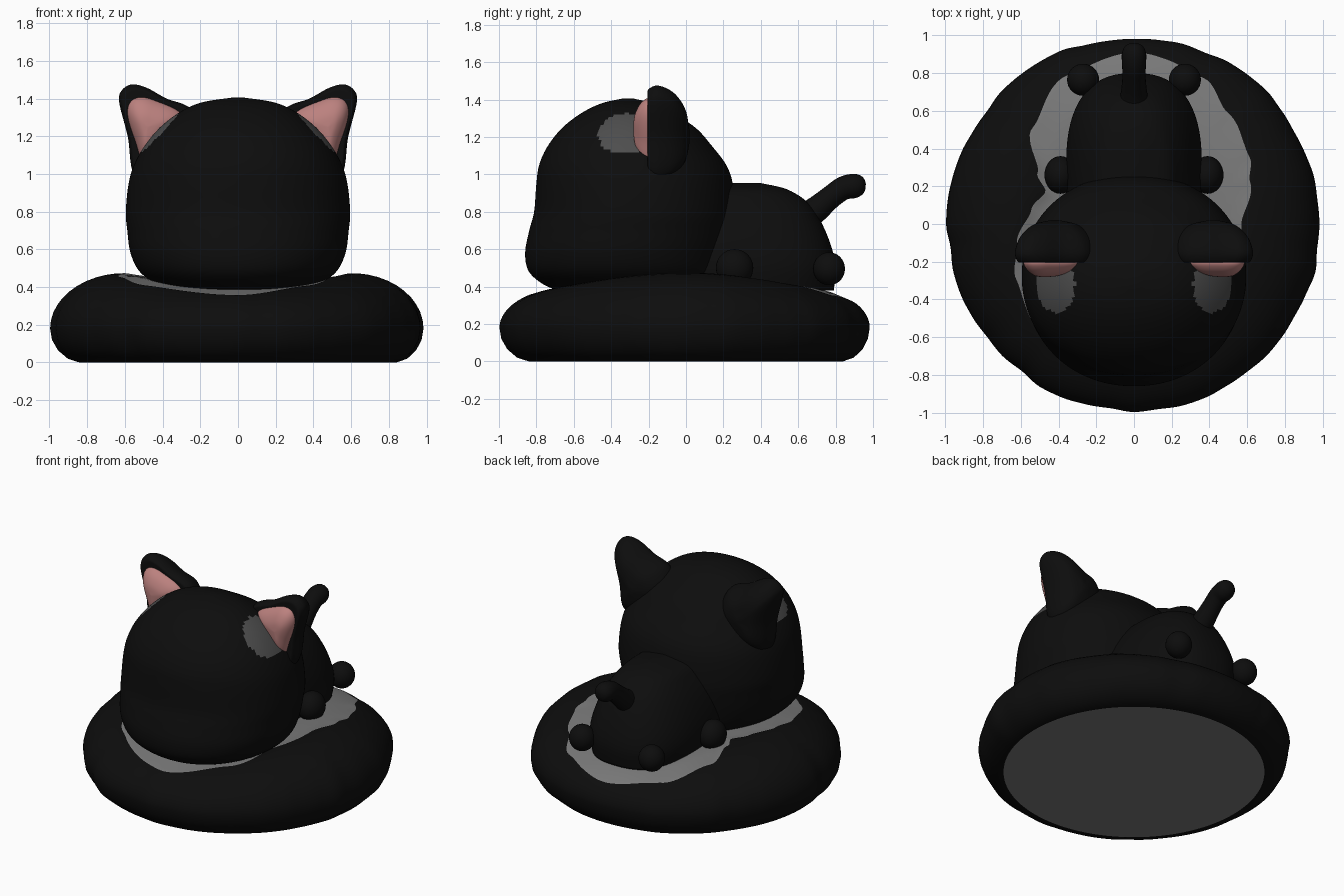
import bpy, bmesh, math, random
from mathutils import Vector

if "Cube" in bpy.data.objects:
    bpy.data.objects.remove(bpy.data.objects["Cube"])

random.seed(4)


def material(name, r, g, b):
    m = bpy.data.materials.new(name)
    m.diffuse_color = (r, g, b, 1)
    m.use_nodes = True
    m.node_tree.nodes["Principled BSDF"].inputs["Base Color"].default_value = m.diffuse_color
    return m


BLACK = material("black_fur", 0.004, 0.004, 0.004)
PINK = material("pink_skin", 0.50, 0.22, 0.21)
DARK = material("dark_grey", 0.075, 0.075, 0.075)
GREY = material("pad_grey", 0.19, 0.19, 0.19)


def smooth(rows, n, closed=False):
    """Catmull-Rom interpolation of tuples, n steps per span."""
    out, m = [], len(rows)
    for i in range(m if closed else m - 1):
        pick = lambda k: Vector(rows[k % m] if closed else rows[max(0, min(m - 1, k))])
        a, b, c, d = (pick(i + k) for k in (-1, 0, 1, 2))
        for s in range(n):
            t = s / n
            out.append(0.5 * (2 * b + (c - a) * t + (2 * a - 5 * b + 4 * c - d) * t * t
                              + (3 * b - a - 3 * c + d) * t ** 3))
    if not closed:
        out.append(Vector(rows[-1]))
    return out


def loft(name, rings, mats, paint=None):
    """Skin closed rings of points and cap both ends."""
    bm = bmesh.new()
    vs = [[bm.verts.new(p) for p in ring] for ring in rings]
    n = len(vs[0])
    for j in range(len(vs) - 1):
        for i in range(n):
            k = (i + 1) % n
            f = bm.faces.new((vs[j][i], vs[j][k], vs[j + 1][k], vs[j + 1][i]))
            if paint:
                f.material_index = paint(j, f.calc_center_median())
    for j in (0, len(vs) - 1):
        f = bm.faces.new(vs[j])
        if paint:
            f.material_index = paint(j, f.calc_center_median())
    bmesh.ops.recalc_face_normals(bm, faces=bm.faces)
    me = bpy.data.meshes.new(name)
    bm.to_mesh(me)
    bm.free()
    ob = bpy.data.objects.new(name, me)
    bpy.context.collection.objects.link(ob)
    for m in mats:
        me.materials.append(m)
    for p in me.polygons:
        p.use_smooth = True
    return ob


def stacked(table, n, power):
    """Superellipse rings from rows of (z, half width, front y, back y)."""
    rings = []
    for z, w, yf, yb in smooth(table, 6):
        ring = []
        for i in range(n):
            a = 2 * math.pi * i / n
            c, s = math.cos(a), math.sin(a)
            x = math.copysign(abs(c) ** (2 / power), c) * w
            y = math.copysign(abs(s) ** (2 / power), s) * (yb - yf) / 2
            ring.append((x, y + (yf + yb) / 2, z))
        rings.append(ring)
    return rings


# head, with a dark patch in front of each ear
head = [(.38, .30, -.68, .10), (.41, .42, -.76, .18), (.48, .52, -.84, .22), (.58, .57, -.86, .24),
        (.7, .587, -.838, .26), (.8, .595, -.812, .265), (.95, .58, -.80, .25), (1.05, .55, -.785, .215),
        (1.15, .495, -.74, .14), (1.25, .41, -.66, .05), (1.33, .305, -.555, -.08),
        (1.38, .19, -.45, -.18), (1.405, .03, -.34, -.28)]
loft("head", stacked(head, 144, 2.1), [BLACK, DARK],
     lambda j, c: int((abs(c.x) - .41) ** 2 + (c.y + .32) ** 2 + (c.z - 1.21) ** 2 < .0225 and c.y < -.2))

# body
body = [(.38, .34, -.2, .79), (.5, .36, -.2, .80), (.62, .345, -.2, .775), (.75, .30, -.2, .72),
        (.85, .24, -.15, .65), (.92, .17, -.05, .54), (.953, .03, .25, .40)]
loft("body", stacked(body, 64, 2.5), [BLACK])


def outline_part(name, pts, centre, layers, mat, side):
    """Front-view outline swept along y with a scale for each layer."""
    cx, cz = centre
    outline = smooth(pts, 6, closed=True)
    rings = [[(side * (cx + (p.x - cx) * s), y, cz + (p.y - cz) * s) for p in outline]
             for y, s in smooth(layers, 4)]
    loft(name, rings, [mat])


ear = [(.54, .98), (.585, 1.2), (.63, 1.38), (.615, 1.445), (.56, 1.475), (.48, 1.455),
       (.38, 1.40), (.25, 1.345), (.2, 1.2), (.35, 1.0)]
inner = [(.49, 1.06), (.545, 1.18), (.582, 1.30), (.575, 1.37), (.53, 1.402), (.45, 1.39),
         (.30, 1.31), (.37, 1.18)]
for side, tag in ((-1, "left"), (1, "right")):
    outline_part(tag + "_ear", ear, (.42, 1.2),
                 [(-.205, .84), (-.2, .93), (-.155, 1), (-.09, .92), (-.04, .76), (.0, .5), (.02, .1)], BLACK, side)
    outline_part(tag + "_inner_ear", inner, (.48, 1.25),
                 [(-.19, 1), (-.215, 1), (-.25, .78), (-.275, .42), (-.282, .03)], PINK, side)
    # paws
    for part, loc, size in (("front_paw", (.39, .26, .50), (.085, .10, .10)),
                            ("back_paw", (.27, .765, .495), (.085, .085, .088))):
        bpy.ops.mesh.primitive_uv_sphere_add(segments=32, ring_count=16, location=(side * loc[0], loc[1], loc[2]))
        ob = bpy.context.object
        ob.name = tag + "_" + part
        ob.scale = size
        ob.data.materials.append(BLACK)
        bpy.ops.object.shade_smooth()

# tail
rings = []
path = smooth([(.58, .74, .085), (.68, .80, .072), (.77, .875, .062), (.84, .925, .063), (.90, .938, .065),
               (.94, .942, .05), (.957, .943, .025), (.961, .943, .003)], 4)
for i, (y, z, r) in enumerate(path):
    d = (path[min(i + 1, len(path) - 1)] - path[max(i - 1, 0)]).to_2d().normalized()
    rings.append([(r * math.cos(a), y - d.y * r * math.sin(a), z + d.x * r * math.sin(a))
                  for a in (2 * math.pi * k / 24 for k in range(24))])
loft("tail", rings, [BLACK])

# cushion: ruffled rim, irregular grey sitting area on top, grey base
N = 240
pad = [(0, .57), (20, .655), (30, .71), (50, .77), (65, .86), (90, .915), (115, .86), (137, .74), (152, .58),
       (160, .50), (172, .55), (190, .63), (205, .69), (230, .76), (270, .83), (300, .72), (330, .58), (360, .57)]


def pad_radius(deg):
    for (a, ra), (b, rb) in zip(pad, pad[1:]):
        if a <= deg <= b:
            t = (deg - a) / (b - a)
            return ra + (rb - ra) * t * t * (3 - 2 * t)


ruffle = [random.uniform(-.011, .009) for _ in range(48)]


def ruffle_at(i):
    f = i * 48 / N
    k, t = int(f), f % 1
    t = t * t * (3 - 2 * t)
    return ruffle[k % 48] * (1 - t) + ruffle[(k + 1) % 48] * t


def top_z(r, a):
    h = .437 + .037 * math.cos(2 * a)
    if r > .6:
        return .18 + (h - .18) * math.sqrt(max(0, 1 - ((r - .6) / .39) ** 2))
    return .43 + (h - .43) * (r / .6) ** 2


profile = [(.84, 0), (.90, .02), (.95, .065), (.98, .12)]
fade = [.1, .4, .8, 1]
rows = [[(r, z, w)] for (r, z), w in zip(profile, fade)]
rings = [[] for _ in range(25)]
for i in range(N):
    a = 2 * math.pi * i / N
    rp = pad_radius(360 * i / N)
    line = [(.83, 0, 0)] + [(r, z, w) for (r, z), w in zip(profile, fade)]
    for k in range(12):
        t = math.cos(math.pi / 2 * k / 11)
        r = rp + (.99 - rp) * (1 - (1 - t) ** 1.0) if k == 0 else .99 - (.99 - rp) * (1 - t)
        line.append((r, top_z(r, a), max(0, (r - .65) / .34)))
    for k in range(8):
        r = rp * (1 - (k + .25) / 8)
        line.append((r, top_z(r, a) - .006, 0))
    for j, (r, z, w) in enumerate(line):
        r += ruffle_at(i) * w
        rings[j].append((r * math.cos(a), r * math.sin(a), z))
rings = [r for r in rings if r]
loft("cushion", rings, [BLACK, GREY], lambda j, c: int(j >= 16 or (j == 0 and c.length < .5)))
